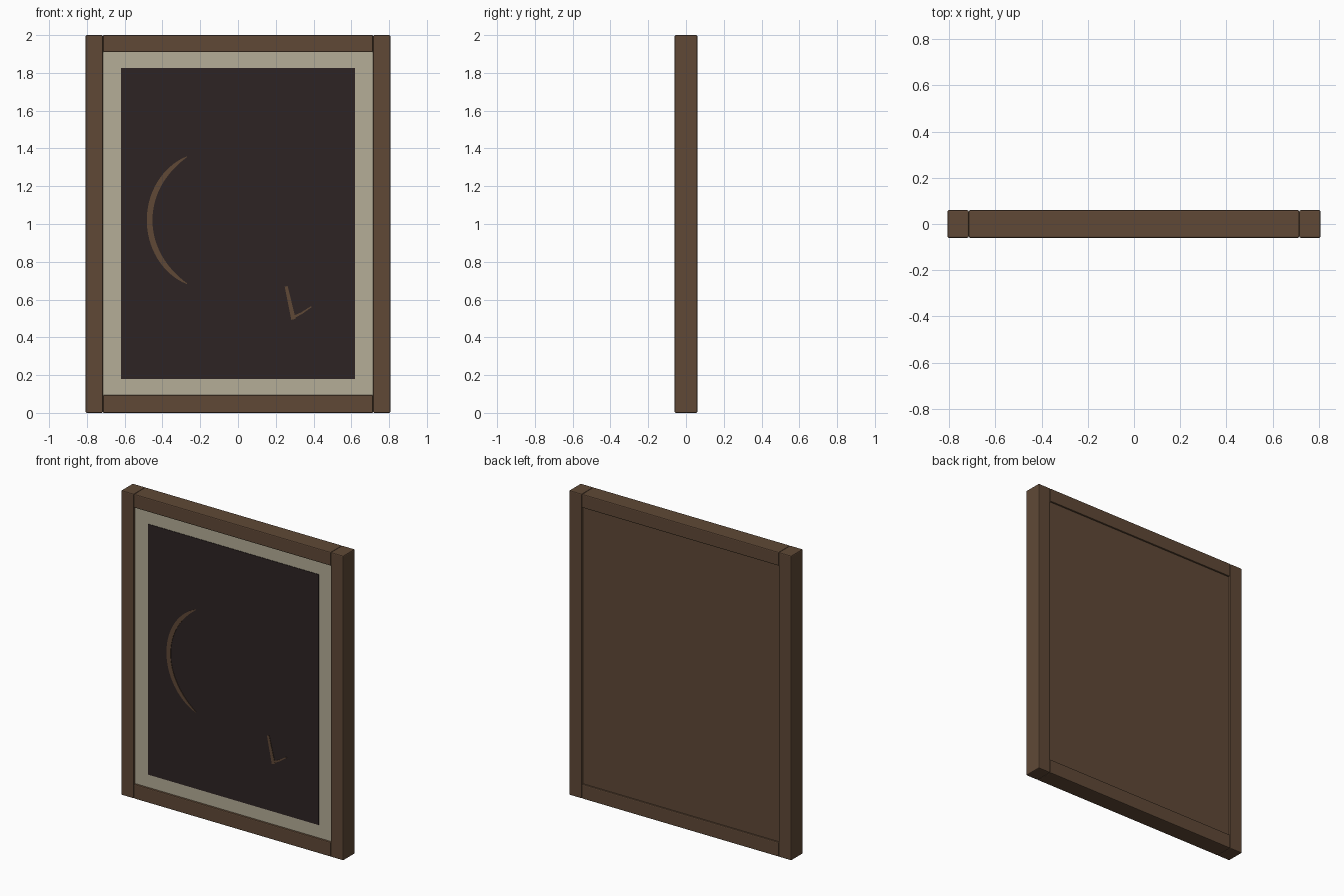
import bpy, bmesh, math
from mathutils import Vector

if "Cube" in bpy.data.objects:
    bpy.data.objects.remove(bpy.data.objects["Cube"])


def material(name, rgb):
    m = bpy.data.materials.new(name)
    m.diffuse_color = (*rgb, 1)
    m.use_nodes = True
    m.node_tree.nodes["Principled BSDF"].inputs["Base Color"].default_value = m.diffuse_color
    return m


WOOD = material("brown wood", (0.115, 0.066, 0.037))
CREAM = material("cream mat", (0.46, 0.42, 0.31))
DARK = material("dark canvas", (0.026, 0.017, 0.017))


def finish(name, bm, mat):
    bmesh.ops.recalc_face_normals(bm, faces=bm.faces)
    me = bpy.data.meshes.new(name)
    bm.to_mesh(me)
    bm.free()
    me.materials.append(mat)
    ob = bpy.data.objects.new(name, me)
    bpy.context.collection.objects.link(ob)
    return ob


def box(name, lo, hi, mat, bevel=0):
    bm = bmesh.new()
    bmesh.ops.create_cube(bm, size=1)
    for v in bm.verts:
        v.co = [(lo[i] + hi[i]) / 2 + v.co[i] * (hi[i] - lo[i]) for i in range(3)]
    ob = finish(name, bm, mat)
    if bevel:
        mod = ob.modifiers.new("soft_edges", 'BEVEL')
        mod.width = bevel
        mod.segments = 2
    return ob


def stroke(name, points, widths, mat, front=-0.053, back=-0.049):
    """Thin raised ribbon following points (x, z) with varying width."""
    bm = bmesh.new()
    pts = [Vector(p) for p in points]
    rings = []
    for i, (p, w) in enumerate(zip(pts, widths)):
        a, b = pts[max(i - 1, 0)], pts[min(i + 1, len(pts) - 1)]
        t = (b - a).normalized()
        n = Vector((-t.y, t.x)) * w / 2
        rings.append([bm.verts.new((q.x, y, q.y)) for q, y in
                      ((p + n, front), (p - n, front), (p - n, back), (p + n, back))])
    for r, s in zip(rings, rings[1:]):
        for k in range(4):
            bm.faces.new((r[k], r[(k + 1) % 4], s[(k + 1) % 4], s[k]))
    bm.faces.new(rings[0])
    bm.faces.new(rings[-1])
    return finish(name, bm, mat)


# Frame: two full-height stiles, two rails between them
for side, s in (("left", -1), ("right", 1)):
    x0, x1 = sorted((s * 0.715, s * 0.807))
    box(side + "_stile", (x0, -0.06, 0), (x1, 0.06, 2), WOOD, 0.006)
for name, z0, z1 in (("bottom_rail", 0, 0.095), ("top_rail", 1.91, 2)):
    box(name, (-0.715, -0.06, z0), (0.715, 0.06, z1), WOOD, 0.006)

# Backing board, mat and canvas, slightly recessed
box("backing_board", (-0.73, -0.03, 0.08), (0.73, 0.05, 1.93), WOOD)
box("mat_board", (-0.725, -0.047, 0.085), (0.725, -0.03, 1.925), CREAM)
box("canvas", (-0.62, -0.05, 0.18), (0.62, -0.046, 1.825), DARK)

# Painted arc, tapering at both ends
N = 32
angles = [math.radians(180 + 61 * (2 * i / N - 1)) for i in range(N + 1)]
arc = [(-0.083 + 0.385 * math.cos(a), 1.02 + 0.385 * math.sin(a)) for a in angles]
taper = [0.004 + 0.026 * (1 - abs(2 * i / N - 1) ** 4) for i in range(N + 1)]
stroke("painted_arc", arc, taper, WOOD)

# Painted tick mark: thick downstroke, thin upstroke
stroke("tick_downstroke", [(0.255, 0.67), (0.275, 0.58), (0.294, 0.495)],
       [0.016, 0.02, 0.024], WOOD)
stroke("tick_upstroke", [(0.29, 0.505), (0.335, 0.527), (0.388, 0.562)],
       [0.014, 0.01, 0.006], WOOD, front=-0.0525)
